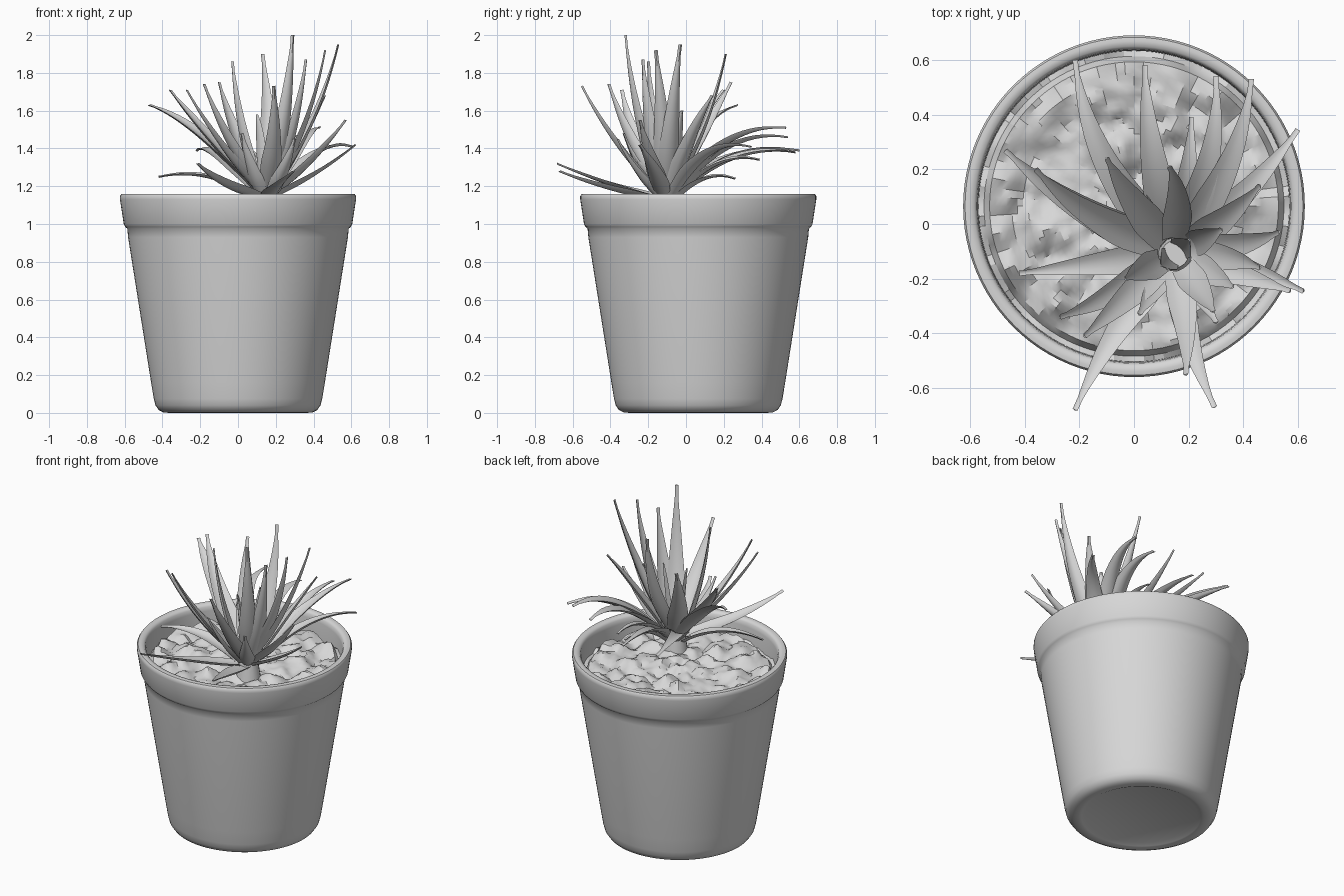
import bpy, bmesh, math, random
from mathutils import Vector, noise

if "Cube" in bpy.data.objects:
    bpy.data.objects.remove(bpy.data.objects["Cube"])

random.seed(4)
CX, CY = 0.0, 0.065          # pot axis

grey = bpy.data.materials.new("plain_grey")
grey.diffuse_color = (0.68, 0.68, 0.68, 1)
grey.use_nodes = True
grey.node_tree.nodes["Principled BSDF"].inputs["Base Color"].default_value = grey.diffuse_color


def finish(bm, name, angle):
    bmesh.ops.recalc_face_normals(bm, faces=bm.faces)
    me = bpy.data.meshes.new(name)
    bm.to_mesh(me)
    bm.free()
    ob = bpy.data.objects.new(name, me)
    bpy.context.collection.objects.link(ob)
    me.materials.append(grey)
    bpy.ops.object.select_all(action='DESELECT')
    ob.select_set(True)
    bpy.context.view_layer.objects.active = ob
    bpy.ops.object.shade_smooth_by_angle(angle=math.radians(angle))
    return ob


# Pot: lathed profile with shallow foot recess and thick rim
profile = [(0, 0.014), (0.325, 0.014), (0.348, 0.003), (0.365, 0),
           (0.395, 0.003), (0.42, 0.015), (0.437, 0.04), (0.446, 0.075),
           (0.46, 0.16), (0.582, 0.93), (0.586, 0.975),
           (0.597, 0.985), (0.605, 1.0), (0.625, 1.13), (0.625, 1.148),
           (0.618, 1.158), (0.604, 1.16), (0.585, 1.157), (0.575, 1.145),
           (0.571, 1.12), (0.569, 0.98)]
bm = bmesh.new()
verts = [bm.verts.new((CX + r, CY, z)) for r, z in profile]
edges = [bm.edges.new(p) for p in zip(verts, verts[1:])]
bmesh.ops.spin(bm, geom=verts + edges, cent=(CX, CY, 0), axis=(0, 0, 1),
               angle=math.tau, steps=96, use_merge=True)
bmesh.ops.remove_doubles(bm, verts=bm.verts, dist=1e-4)
finish(bm, "pot", 45)

# Soil: disc of lumpy pebbles, dropping slightly at the wall
bm = bmesh.new()
RINGS, SEGS = 28, 96


def soil_point(r, a):
    x, y = CX + r * math.cos(a), CY + r * math.sin(a)
    d = noise.voronoi(Vector((x * 8, y * 8, 0.3)))[0][0]
    rough = noise.noise(Vector((x * 16, y * 16, 2)))
    z = 1.105 - 0.085 * d + 0.025 * rough
    if r > 0.545:
        z -= 0.035
    return bm.verts.new((x, y, z))


centre = soil_point(0, 0)
rows = [[soil_point(0.569 * i / RINGS, math.tau * j / SEGS) for j in range(SEGS)]
        for i in range(1, RINGS + 1)]
for j in range(SEGS):
    k = (j + 1) % SEGS
    bm.faces.new((centre, rows[0][j], rows[0][k]))
    for a, b in zip(rows, rows[1:]):
        bm.faces.new((a[j], b[j], b[k], a[k]))
finish(bm, "soil", 30)

# Leaves: tip x, y, z and sideways bend; width and arch follow rules below
LEAVES = [
    (-.215, .60, 1.39, .14), (-.47, .27, 1.63, .07), (-.36, .20, 1.71, .07),
    (-.42, -.18, 1.25, 0), (-.27, -.34, 1.71, .03), (-.18, -.41, 1.74, 0),
    (-.215, -.68, 1.32, -.05), (.295, -.67, 1.28, -.05), (.19, -.55, 1.73, .03),
    (.57, -.245, 1.55, 0), (.53, -.03, 1.95, -.03), (.46, .14, 1.68, -.03),
    (.60, .345, 1.41, -.05), (.43, .53, 1.51, -.10), (.30, .54, 1.46, -.09),
    (.21, .39, 1.34, -.02), (.04, .58, 1.38, .05), (.13, .21, 1.90, -.04),
    (-.10, .24, 1.75, .03), (.29, -.32, 2.00, 0), (.36, -.23, 1.87, 0),
    (.46, -.16, 1.92, .03), (-.03, -.20, 1.86, 0), (.62, -.245, 1.42, .04),
    (.25, .26, 1.24, 0), (.30, -.36, 1.45, 0), (.02, -.33, 1.48, 0),
    (.32, -.02, 1.60, 0), (.20, -.06, 1.62, 0), (.10, -.15, 1.58, 0),
]
HEART = Vector((0.15, -0.11, 1.10))
STEPS = 14


def add_leaf(bm, x, y, z, bend):
    tip = Vector((x, y, z))
    out = Vector((x - HEART.x, y - HEART.y, 0))
    reach = out.length
    out.normalize()
    side = Vector((-out.y, out.x, 0))
    rise = max(0.0, min(1.0, (z - 1.2) / 0.8))
    # outer leaves are wider, widest at the back left
    half = 0.034 + 0.022 * min(1, (tip - HEART).length / 0.7)
    half += 0.006 if x < 0.1 and y > 0.1 else 0
    # low back leaves arch over, tall and front leaves sweep up
    lift = max(0.42, min(1.0, 1.0 - (z - 1.45) * 1.6))
    if y < -0.2:
        lift = 0.28 if y < -0.6 else 0.42
    base = HEART + out * min(0.06, reach * 0.4) + Vector((0, 0, 0.03 + 0.10 * rise))
    mid = base + out * reach * (0.42 + 0.15 * rise) + side * bend
    mid.z = base.z + (z - base.z) * lift + (0.06 if lift > 0.7 else 0)
    roll = random.uniform(-0.35, 0.35)           # blades twist slightly
    loops = []
    for i in range(STEPS + 1):
        t = i / STEPS
        p = base * (1 - t) ** 2 + mid * 2 * t * (1 - t) + tip * t * t
        d = ((mid - base) * (1 - t) + (tip - mid) * t).normalized()
        s = (side - d * side.dot(d)).normalized()
        up = s.cross(d)
        if up.z < 0:                             # upper face looks at the heart
            up = -up
        c, q = math.cos(roll * t), math.sin(roll * t)
        s, up = s * c + up * q, up * c - s * q
        # broad near the base, long taper to a narrow blunt tip
        w = half * (0.8 + 0.2 * min(1, t / 0.25)) * (1 - max(0, t - 0.25) / 0.75) ** 0.8
        w = max(w, 0.010)
        fold, thick = w * 0.28, 0.005 + w * 0.12
        edge, crease = up * fold, up * fold * 0.25
        keel = -up * thick
        section = [s * w + edge, s * w * 0.5 + crease, up * 0, -s * w * 0.5 + crease,
                   -s * w + edge, -s * w * 0.5 + keel * 0.6, keel, s * w * 0.5 + keel * 0.6]
        loops.append([bm.verts.new(p + v) for v in section])
    n = len(loops[0])
    for a, b in zip(loops, loops[1:]):
        for j in range(n):
            k = (j + 1) % n
            bm.faces.new((a[j], a[k], b[k], b[j]))
    bm.faces.new(loops[0])
    bm.faces.new(loops[-1])


bm = bmesh.new()
for leaf in LEAVES:
    add_leaf(bm, *leaf)
finish(bm, "leaves", 40)

# Stem: short tapered core the leaves grow from
bm = bmesh.new()
bmesh.ops.create_cone(bm, cap_ends=True, segments=16, radius1=0.075, radius2=0.05, depth=0.16)
bmesh.ops.translate(bm, verts=bm.verts, vec=(HEART.x, HEART.y, 1.12))
finish(bm, "stem", 40)
